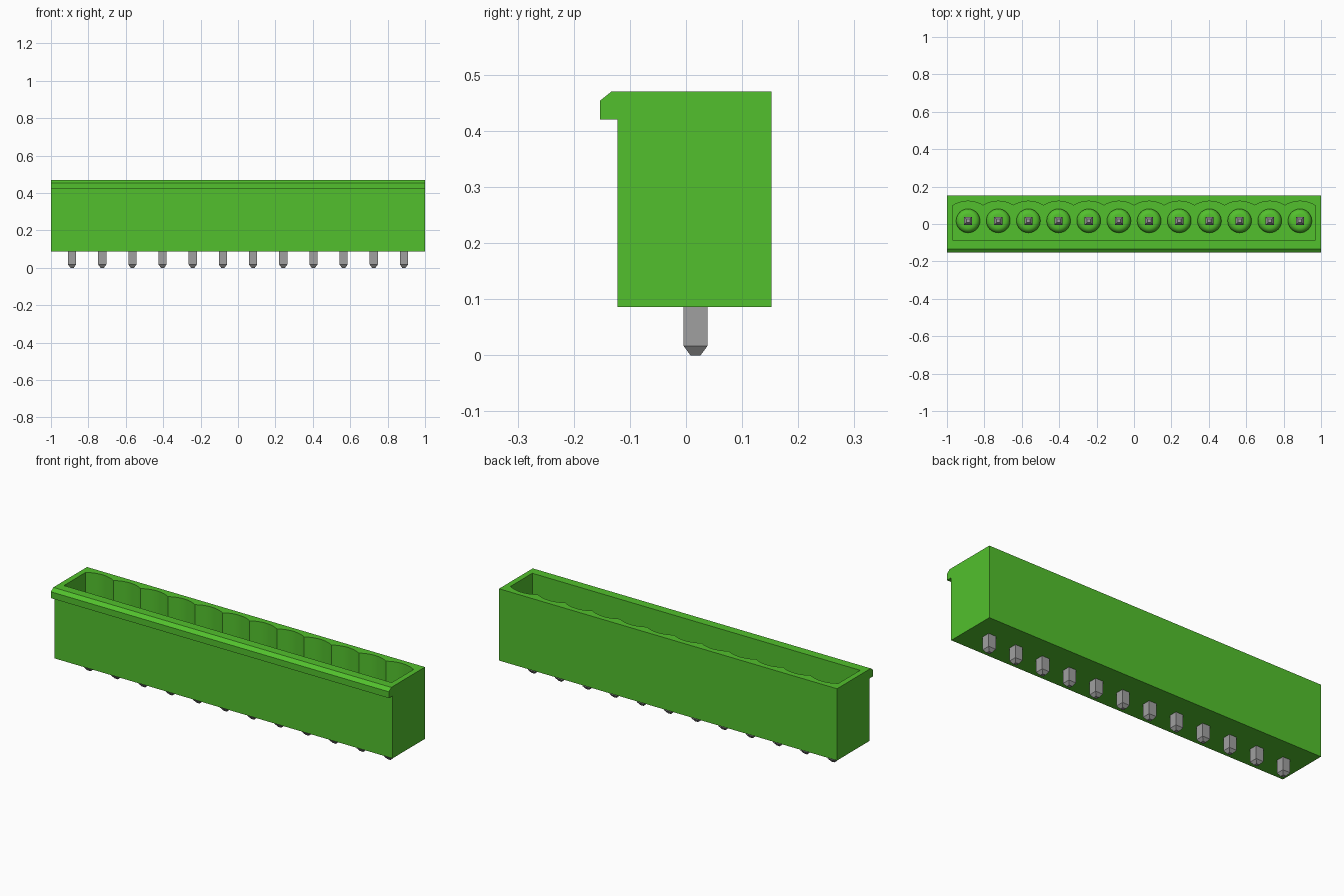
import bpy, bmesh, math

cube = bpy.data.objects.get("Cube")
if cube:
    bpy.data.objects.remove(cube, do_unlink=True)

PINS, PITCH, PIN_Y = 12, 0.1613, 0.017
FLOOR, TOP = 0.17, 0.47
PIN_X = [(i - (PINS - 1) / 2) * PITCH for i in range(PINS)]


def material(name, color):
    m = bpy.data.materials.new(name)
    m.use_nodes = True
    m.diffuse_color = color
    m.node_tree.nodes["Principled BSDF"].inputs["Base Color"].default_value = color
    return m


green = material("green plastic", (0.085, 0.53, 0.026, 1))
grey = material("grey metal", (0.35, 0.35, 0.35, 1))


def make_object(name, bm, mat, smooth=False):
    bmesh.ops.recalc_face_normals(bm, faces=bm.faces)
    mesh = bpy.data.meshes.new(name)
    bm.to_mesh(mesh)
    bm.free()
    mesh.materials.append(mat)
    ob = bpy.data.objects.new(name, mesh)
    bpy.context.collection.objects.link(ob)
    if smooth:
        activate(ob)
        bpy.ops.object.shade_smooth_by_angle(angle=math.radians(30))
    return ob


def activate(ob):
    bpy.ops.object.select_all(action='DESELECT')
    ob.select_set(True)
    bpy.context.view_layer.objects.active = ob


def prism(points, offset):
    bm = bmesh.new()
    face = bm.faces.new([bm.verts.new(p) for p in points])
    ext = bmesh.ops.extrude_face_region(bm, geom=[face])
    moved = [v for v in ext["geom"] if isinstance(v, bmesh.types.BMVert)]
    bmesh.ops.translate(bm, verts=moved, vec=offset)
    return bm


def stacked_rings(rings, sides, turn=0.0):
    """Closed solid through (radius, z) rings, centred on the pin line."""
    bm = bmesh.new()
    loops = []
    for r, z in rings:
        angles = [turn + 2 * math.pi * k / sides for k in range(sides)]
        loops.append([bm.verts.new((r * math.cos(a), r * math.sin(a), z)) for a in angles])
    for low, high in zip(loops, loops[1:]):
        for k in range(sides):
            n = (k + 1) % sides
            bm.faces.new((low[k], low[n], high[n], high[k]))
    bm.faces.new(loops[0])
    bm.faces.new(loops[-1])
    return bm


# Housing: side profile with the latch lip along the front top edge
profile = [(-0.122, 0.086), (0.152, 0.086), (0.152, TOP), (-0.133, TOP),
           (-0.153, 0.454), (-0.153, 0.42), (-0.122, 0.42)]
housing = make_object("housing", prism([(-1, y, z) for y, z in profile], (2, 0, 0)), green)

# Cavity cutter: straight front wall, one shallow arc per pin along the back
END_X, FRONT_Y, PEAK_Y, RADIUS, STEPS = 0.97, -0.086, 0.122, 0.153, 10
outline = [(-END_X, FRONT_Y)]
for i, px in enumerate(PIN_X):
    x0 = -END_X if i == 0 else px - PITCH / 2
    x1 = END_X if i == PINS - 1 else px + PITCH / 2
    for k in range(STEPS + (i == PINS - 1)):
        x = x0 + (x1 - x0) * k / STEPS
        outline.append((x, PEAK_Y - RADIUS + math.sqrt(RADIUS ** 2 - (x - px) ** 2)))
outline.append((END_X, FRONT_Y))
cutter = make_object("cavity_cutter", prism([(x, y, FLOOR) for x, y in outline], (0, 0, 0.4)), green)
cutter.hide_render = True

cut = housing.modifiers.new("cavity", 'BOOLEAN')
cut.operation = 'DIFFERENCE'
cut.solver = 'EXACT'
cut.object = cutter
activate(housing)
bpy.ops.object.modifier_apply(modifier=cut.name)
bpy.data.objects.remove(cutter, do_unlink=True)
activate(housing)
bpy.ops.object.shade_smooth_by_angle(angle=math.radians(30))

# Rounded collar around each pin on the cavity floor
collar_rings = [(0.064, FLOOR - 0.005)]
for k in range(7):
    a = math.pi / 2 * k / 6
    collar_rings.append((0.034 + 0.03 * math.cos(a), FLOOR + 0.005 + 0.03 * math.sin(a)))
collar = make_object("collar_01", stacked_rings(collar_rings, 32), green, smooth=True)

# Square pin running through the floor, tapered at both ends
R2 = math.sqrt(2)
pin_rings = [(0.009 * R2, 0), (0.0215 * R2, 0.017), (0.0215 * R2, 0.363), (0.009 * R2, 0.38)]
pin = make_object("pin_01", stacked_rings(pin_rings, 4, math.pi / 4), grey)

# Repeat collar and pin along the row
for base, label in ((collar, "collar"), (pin, "pin")):
    base.location = (PIN_X[0], PIN_Y, 0)
    for i in range(1, PINS):
        copy = base.copy()
        copy.name = f"{label}_{i + 1:02d}"
        copy.location = (PIN_X[i], PIN_Y, 0)
        bpy.context.collection.objects.link(copy)
